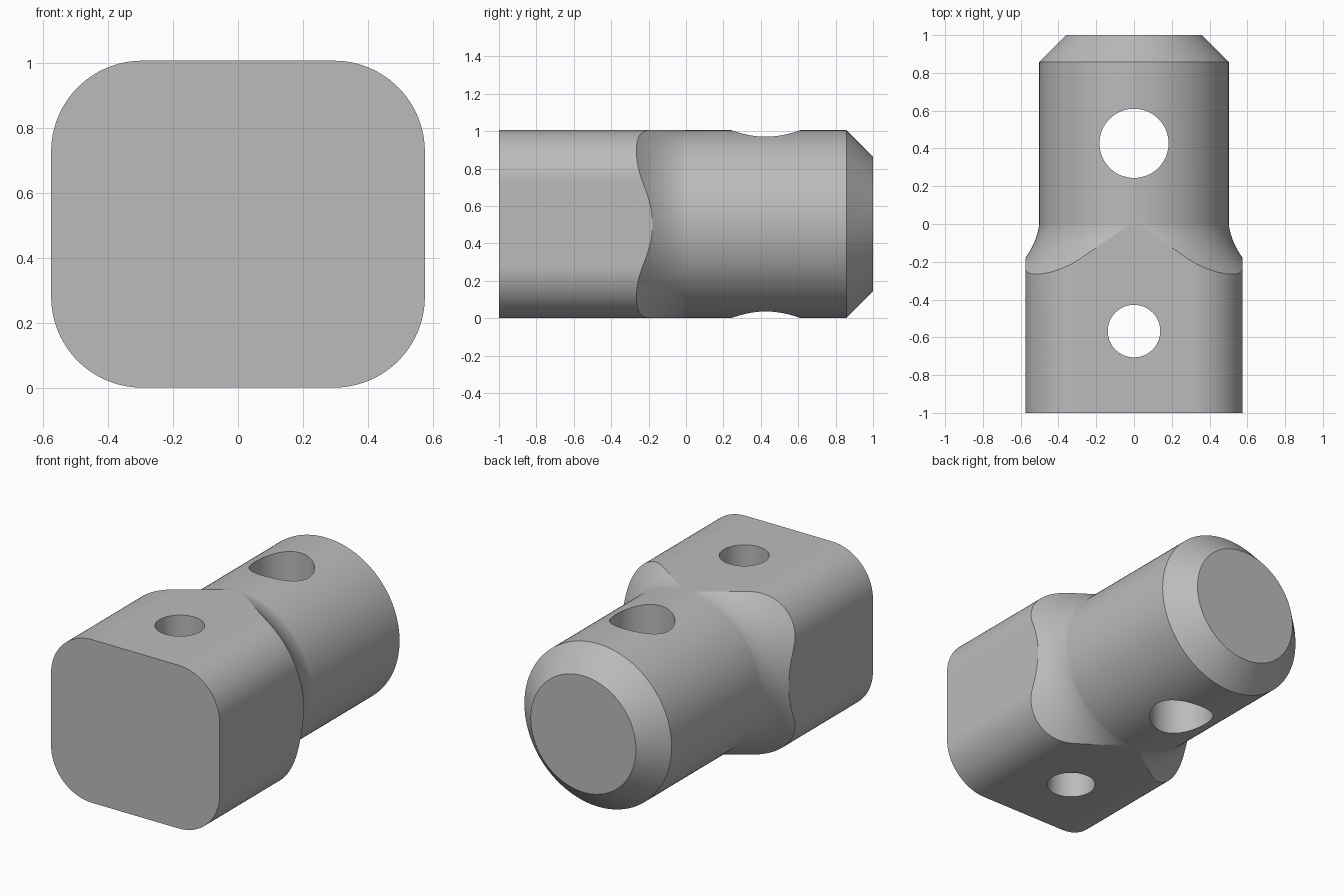
import bpy, bmesh
from math import sin, cos, pi, radians

if "Cube" in bpy.data.objects:
    bpy.data.objects.remove(bpy.data.objects["Cube"], do_unlink=True)

HALF_W, HALF_H, CORNER = 0.575, 0.503, 0.28
SHANK_R, CHAMFER = 0.502, 0.143

steel = bpy.data.materials.new("steel_grey")
steel.use_nodes = True
grey = (0.5, 0.5, 0.5, 1)
steel.diffuse_color = grey
steel.node_tree.nodes["Principled BSDF"].inputs["Base Color"].default_value = grey


def loft(name, rings):
    """Join equal rings of points with quads and cap both ends."""
    bm = bmesh.new()
    loops = [[bm.verts.new(p) for p in ring] for ring in rings]
    n = len(loops[0])
    for a, b in zip(loops, loops[1:]):
        for i in range(n):
            j = (i + 1) % n
            bm.faces.new((a[i], a[j], b[j], b[i]))
    bm.faces.new(loops[0])
    bm.faces.new(loops[-1])
    bmesh.ops.recalc_face_normals(bm, faces=bm.faces)
    mesh = bpy.data.meshes.new(name)
    bm.to_mesh(mesh)
    bm.free()
    mesh.materials.append(steel)
    obj = bpy.data.objects.new(name, mesh)
    bpy.context.collection.objects.link(obj)
    return obj


def circle(r, y, n=128):
    return [(r * cos(2 * pi * i / n), y, HALF_H + r * sin(2 * pi * i / n))
            for i in range(n)]


def rounded_rect(y, steps=24):
    pts = []
    for k, (sx, sz) in enumerate([(1, 1), (-1, 1), (-1, -1), (1, -1)]):
        for i in range(steps + 1):
            a = (k + i / steps) * pi / 2
            pts.append((sx * (HALF_W - CORNER) + CORNER * cos(a), y,
                        HALF_H + sz * (HALF_H - CORNER) + CORNER * sin(a)))
    return pts


# Rounded rectangular bar running the whole length
body = loft("coupling_body", [rounded_rect(-1), rounded_rect(1.1)])

# Turned envelope: wide at the head, flared neck, round shank, end chamfer
profile = [(0.9, -1.2), (0.9, -0.42)]
for i in range(20, -1, -1):
    t = 0.36 * i / 20
    profile.append((SHANK_R + 1.72 * t * t + 0.1 * t, -t))
profile += [(SHANK_R, 1 - CHAMFER), (SHANK_R - CHAMFER, 1)]
envelope = loft("turned_envelope", [circle(r, y) for r, y in profile])


# Vertical pin holes
def pin(name, r, y, n=64):
    return loft(name, [[(r * cos(2 * pi * i / n), y + r * sin(2 * pi * i / n), z)
                        for i in range(n)] for z in (-0.2, 1.2)])


cutters = [(envelope, "INTERSECT"),
           (pin("head_hole_cutter", 0.139, -0.567), "DIFFERENCE"),
           (pin("shank_hole_cutter", 0.183, 0.427), "DIFFERENCE")]
for cutter, operation in cutters:
    cutter.hide_render = True
    mod = body.modifiers.new(cutter.name, "BOOLEAN")
    mod.object, mod.operation, mod.solver = cutter, operation, "EXACT"

# Bake the cuts and discard the cutters
bpy.context.view_layer.update()
baked = bpy.data.meshes.new_from_object(
    body.evaluated_get(bpy.context.evaluated_depsgraph_get()))
body.modifiers.clear()
body.data = baked
baked.name = "coupling_body"
for cutter, _ in cutters:
    bpy.data.objects.remove(cutter, do_unlink=True)

# Smooth shading with crisp machined edges
bpy.ops.object.select_all(action="DESELECT")
body.select_set(True)
bpy.context.view_layer.objects.active = body
bpy.ops.object.shade_smooth_by_angle(angle=radians(25))
weighted = body.modifiers.new("weighted_normals", "WEIGHTED_NORMAL")
weighted.keep_sharp = True
